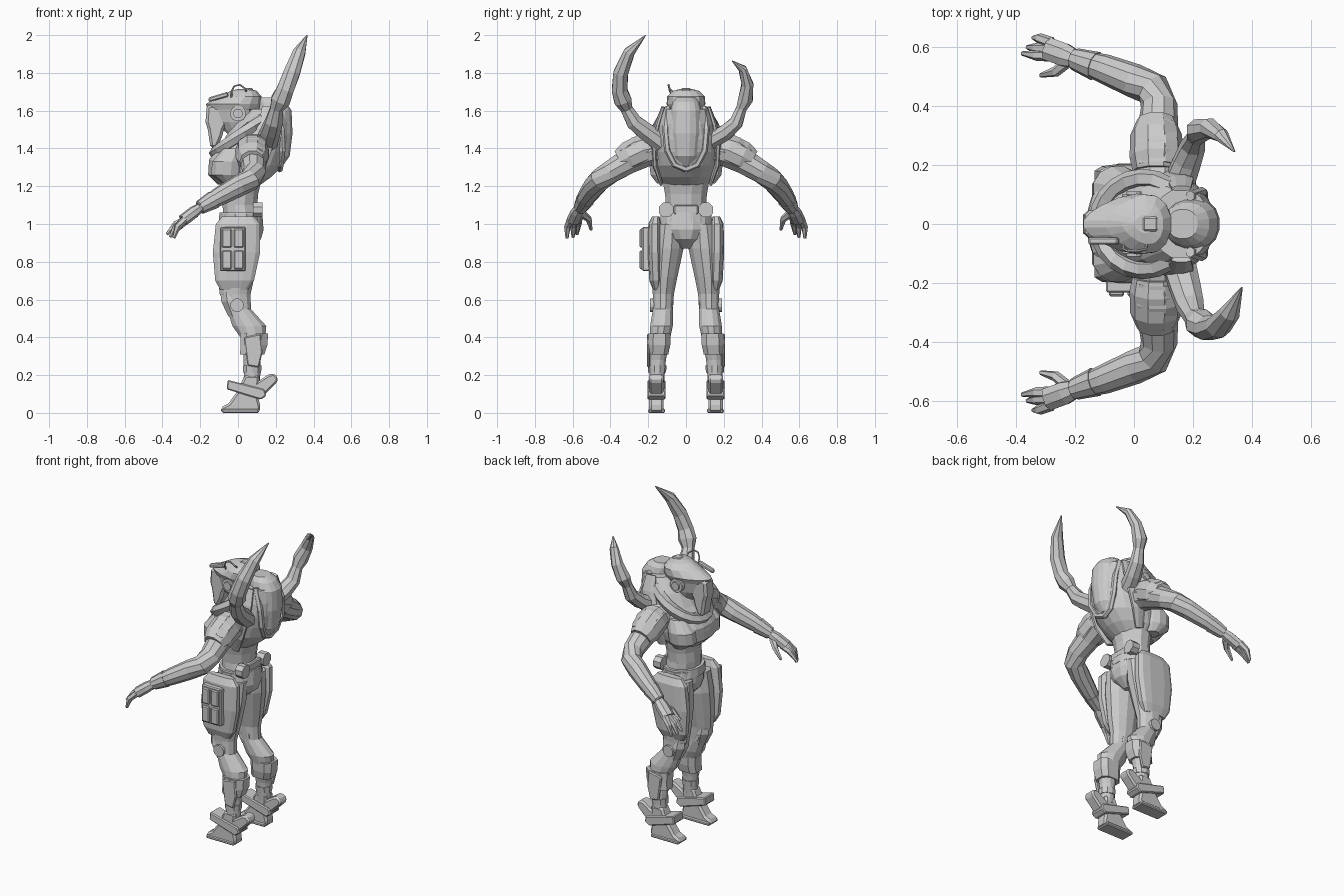
import bpy, bmesh, math
from mathutils import Vector


def finish(name, bm, mirror=False, bevel=0):
    bmesh.ops.recalc_face_normals(bm, faces=bm.faces)
    me = bpy.data.meshes.new(name)
    bm.to_mesh(me)
    bm.free()
    ob = bpy.data.objects.new(name, me)
    bpy.context.collection.objects.link(ob)
    if bevel:
        b = ob.modifiers.new("bevel", "BEVEL")
        b.width, b.segments = bevel, 1
    if mirror:
        m = ob.modifiers.new("mirror", "MIRROR")
        m.use_axis = (False, True, False)
    return ob


def skin(name, rings, mirror=False, closed=False):
    """Bridge a list of equal-length point rings."""
    bm = bmesh.new()
    vs = [[bm.verts.new(p) for p in r] for r in rings]
    n = len(vs[0])
    for a, b in zip(vs, vs[1:] + ([vs[0]] if closed else [])):
        for i in range(n):
            j = (i + 1) % n
            bm.faces.new((a[i], a[j], b[j], b[i]))
    if not closed:
        bm.faces.new(vs[0])
        bm.faces.new(vs[-1])
    return finish(name, bm, mirror)


def spow(v, p):
    return math.copysign(abs(v) ** (2 / p), v)


def loft(name, rows, n=12, p=2.0, taper=0.0, mirror=False):
    """Stack horizontal superellipses given as (x, y, z, rx, ry)."""
    rings = []
    for x, y, z, rx, ry in rows:
        ring = []
        for i in range(n):
            a = 2 * math.pi * (i + .5) / n
            c, s = spow(math.cos(a), p), spow(math.sin(a), p)
            ring.append((x + rx * c, y + ry * s * (1 + taper * c), z))
        rings.append(ring)
    return skin(name, rings, mirror)


def tube(name, pts, radii, n=8, ref=(0, 0, 1), flat=1.0, mirror=False, closed=False):
    """Sweep an ellipse along points; flat scales it along the ref direction."""
    pts = [Vector(p) for p in pts]
    rings, m = [], len(pts)
    for i, p in enumerate(pts):
        q0 = pts[(i - 1) % m] if closed or i else p
        q1 = pts[(i + 1) % m] if closed or i < m - 1 else p
        t = (q1 - q0).normalized()
        a = Vector(ref) - t * t.dot(Vector(ref))
        a.normalize()
        b = t.cross(a)
        r = radii[i] if isinstance(radii, (list, tuple)) else radii
        angs = [2 * math.pi * (k + .5) / n for k in range(n)]
        rings.append([p + a * (r * flat * math.cos(w)) + b * (r * math.sin(w)) for w in angs])
    return skin(name, rings, mirror, closed)


def plate(name, prof, y0, y1, mirror=False, bevel=.006):
    """Extrude an xz profile between two y values."""
    bm = bmesh.new()
    f = bm.faces.new([bm.verts.new((x, y0, z)) for x, z in prof])
    e = bmesh.ops.extrude_face_region(bm, geom=[f])["geom"]
    bmesh.ops.translate(bm, vec=(0, y1 - y0, 0), verts=[v for v in e if isinstance(v, bmesh.types.BMVert)])
    return finish(name, bm, mirror, bevel)


def box(name, x0, x1, y0, y1, z0, z1, mirror=False, bevel=.006):
    return plate(name, [(x0, z0), (x1, z0), (x1, z1), (x0, z1)], y0, y1, mirror, bevel)


# Torso, waist and pelvis
loft("torso", [(.02, 0, 1.20, .09, .11), (.015, 0, 1.25, .165, .15), (.04, 0, 1.31, .20, .168),
               (.065, 0, 1.38, .20, .175), (.10, 0, 1.45, .175, .172), (.125, 0, 1.53, .15, .155),
               (.16, 0, 1.61, .10, .12)], 18)
loft("waist", [(.02, 0, 1.02, .10, .12), (.01, 0, 1.1, .095, .11), (.015, 0, 1.16, .095, .115),
               (.02, 0, 1.24, .11, .13)])
loft("pelvis", [(.015, 0, 1.05, .115, .14), (.02, 0, .97, .12, .145), (.02, 0, .92, .105, .10),
                (.015, 0, .87, .05, .035)])
loft("belt", [(.015, 0, 1.01, .12, .14), (.015, 0, 1.06, .115, .13)], 16)
tube("belt_pouches", [(.08, .105, 1.075), (.13, .105, 1.075)], .042, 8, mirror=True)
box("belt_back_plate", .09, .12, -.065, .065, 1.05, 1.10)
loft("rib_plates", [(-.04, .115, 1.215, .04, .04), (-.06, .115, 1.26, .085, .075), (-.055, .12, 1.33, .085, .078),
                    (-.02, .115, 1.40, .06, .055)], 12, mirror=True)
loft("breastplate", [(-.05, 0, 1.21, .06, .08), (-.075, 0, 1.26, .085, .13), (-.07, 0, 1.34, .085, .14),
                     (-.03, 0, 1.42, .07, .13)], 14, 2.5)

# Back hump with its rims, side straps and collar
loft("back_hump", [(.18, 0, 1.31, .06, .045), (.195, 0, 1.36, .08, .072), (.20, 0, 1.48, .09, .088),
                   (.195, 0, 1.6, .09, .085), (.18, 0, 1.645, .075, .072), (.165, 0, 1.67, .05, .05)], 16, 2.3)
tube("hump_rims", [(.19, .095, 1.62), (.23, .108, 1.5), (.235, .098, 1.39), (.225, .06, 1.315), (.22, 0, 1.29)],
     .018, 6, (1, 0, 0), mirror=True)
tube("side_straps", [(.16, .12, 1.62), (.155, .15, 1.53), (.13, .17, 1.42), (.10, .165, 1.32), (.07, .13, 1.21)],
     [.035, .05, .06, .055, .03], 8, (0, 1, 0), .3, mirror=True)
ring = [2 * math.pi * i / 20 for i in range(20)]
tube("collar", [(.03 + .15 * math.cos(a), .153 * math.sin(a), 1.485 + .11 * math.cos(a)) for a in ring],
     .034, 6, closed=True)
loft("neck", [(.05, 0, 1.42, .09, .09), (.03, 0, 1.5, .065, .06), (.02, 0, 1.58, .06, .06)], 10)

# Head: jaw, domed helmet, mask, ears and antenna
loft("head", [(.0, 0, 1.48, .06, .05), (-.02, 0, 1.54, .11, .07), (-.025, 0, 1.63, .125, .088)], 12, 2, .35)
loft("helmet", [(-.02, 0, 1.605, .14, .085), (-.022, 0, 1.635, .152, .098), (.015, 0, 1.675, .112, .095),
                (.03, 0, 1.705, .07, .065), (.03, 0, 1.715, .03, .03)], 16, 2, .35)
plate("face_mask", [(-.165, 1.63), (-.08, 1.63), (-.05, 1.55), (-.075, 1.50), (-.085, 1.46), (-.11, 1.405),
                    (-.145, 1.40), (-.16, 1.50), (-.172, 1.54)], -.045, .045, bevel=.014)
tube("ear_discs", [(0, .06, 1.585), (0, .1, 1.585)], .042, 12, mirror=True)
tube("ear_caps", [(0, .09, 1.585), (0, .11, 1.585)], .026, 12, mirror=True)
plate("helmet_lamp", [(-.155, 1.645), (-.05, 1.675), (-.055, 1.7), (-.155, 1.67)], -.07, -.045)
box("helmet_top_box", .03, .08, -.025, .025, 1.69, 1.72)
tube("antenna_loop", [(.045, -.06, 1.69), (.04, -.085, 1.715), (.01, -.092, 1.737), (-.02, -.092, 1.73),
                      (-.035, -.085, 1.70), (-.035, -.07, 1.67)], .005, 6, (0, 1, .3))

# Back horns, one longer than the other
tube("tall_horn", [(.15, -.13, 1.43), (.175, -.22, 1.495), (.19, -.275, 1.54), (.205, -.315, 1.61), (.225, -.335, 1.655),
                   (.25, -.352, 1.71), (.285, -.345, 1.80), (.325, -.30, 1.91), (.365, -.215, 1.998)],
     [.055, .05, .045, .034, .05, .044, .042, .032, .003], 8, (1, 0, 0), 1.1)
tube("short_horn", [(.15, .13, 1.44), (.18, .21, 1.485), (.2, .265, 1.535), (.21, .293, 1.61), (.22, .315, 1.66),
                    (.255, .325, 1.74), (.295, .30, 1.82), (.34, .245, 1.863)],
     [.05, .045, .04, .03, .042, .034, .024, .003], 8, (1, 0, 0), 1.1)

# Arms with shoulder pads and cuffs
tube("arms", [(.08, .12, 1.40), (.08, .22, 1.375), (.08, .31, 1.33), (.085, .40, 1.275), (.065, .455, 1.235),
              (0, .485, 1.20), (-.1, .525, 1.145), (-.205, .56, 1.085)],
     [.085, .078, .07, .062, .06, .058, .05, .034], 10, mirror=True)
tube("shoulder_pads", [(.075, .18, 1.40), (.075, .225, 1.39), (.075, .30, 1.355), (.075, .35, 1.33)],
     [.08, .09, .088, .066], 10, mirror=True)
tube("shoulder_covers", [(.08, .20, 1.435), (.08, .27, 1.415), (.08, .345, 1.375)], [.07, .075, .055], 8,
     flat=.65, mirror=True)
tube("wrist_cuffs", [(-.13, .534, 1.128), (-.20, .558, 1.088)], [.05, .038], 10, mirror=True)

# Hands
tube("palms", [(-.19, .555, 1.095), (-.235, .572, 1.062), (-.29, .592, 1.02)], [.03, .042, .042], 8,
     flat=.75, mirror=True)
fingers = [((-.275, .57, 1.025), (-.33, .57, 1.0), (-.377, .577, .945)),
           ((-.28, .592, 1.025), (-.33, .595, .985), (-.36, .598, .93)),
           ((-.28, .612, 1.025), (-.32, .628, .985), (-.34, .63, .925)),
           ((-.225, .55, 1.055), (-.265, .515, 1.025), (-.315, .503, .97))]
for i, f in enumerate(fingers):
    tube("thumbs" if i == 3 else f"fingers_{i + 1}", f, [.021, .018, .008], 6, (0, 0, 1), mirror=True)

# Legs
loft("legs", [(.01, .09, 1.0, .11, .075), (0, .1, .87, .115, .09), (-.01, .115, .72, .10, .072),
              (-.015, .12, .63, .085, .058), (.005, .122, .55, .065, .055), (.06, .13, .46, .093, .062),
              (.085, .14, .38, .06, .055), (.075, .15, .28, .047, .045), (.075, .155, .16, .043, .04)],
     12, mirror=True)
loft("thigh_plates", [(0, .16, 1.04, .085, .02), (0, .165, 1.0, .12, .035), (-.008, .165, .85, .128, .038),
                      (-.018, .16, .7, .105, .035), (-.02, .155, .65, .075, .02)], 12, 3, mirror=True)
loft("knee_guards", [(-.045, .12, .655, .05, .05), (-.035, .122, .59, .058, .06), (-.012, .125, .51, .042, .045)],
     8, mirror=True)
tube("knee_discs", [(-.005, .07, .57), (-.005, .19, .57)], .036, 12, mirror=True)
loft("shin_cuffs", [(.075, .147, .31, .068, .056), (.085, .142, .36, .075, .062), (.085, .14, .42, .078, .062)],
     8, 3, mirror=True)
plate("calf_plates", [(.03, .4), (.12, .42), (.13, .32), (.11, .24), (.05, .25)], .19, .207, True)
loft("ankle_bands", [(.075, .153, .215, .05, .047), (.075, .152, .25, .052, .05)], 10, mirror=True)

# Leg pack on one thigh
box("thigh_pack", -.095, .04, -.232, -.19, .75, .985)
for x in (-.085, -.022):
    for z in (.76, .875):
        box("thigh_pack_cell", x, x + .052, -.245, -.225, z, z + .1)

# Feet with raised heel and strap
plate("feet", [(-.09, 0), (.11, 0), (.12, .03), (.105, .09), (.115, .2), (.035, .2), (0, .12), (-.05, .05), (-.09, .03)],
      .118, .195, True, .012)
box("toe_soles", -.085, .11, .11, .2, 0, .022, True)
plate("foot_straps", [(-.055, .175), (-.06, .125), (.12, .07), (.15, .09), (.14, .125)], .108, .205, True)
plate("heel_spurs", [(.03, .07), (.12, .075), (.21, .165), (.21, .19), (.19, .208), (.165, .205), (.08, .15)],
      .12, .195, True, .01)
